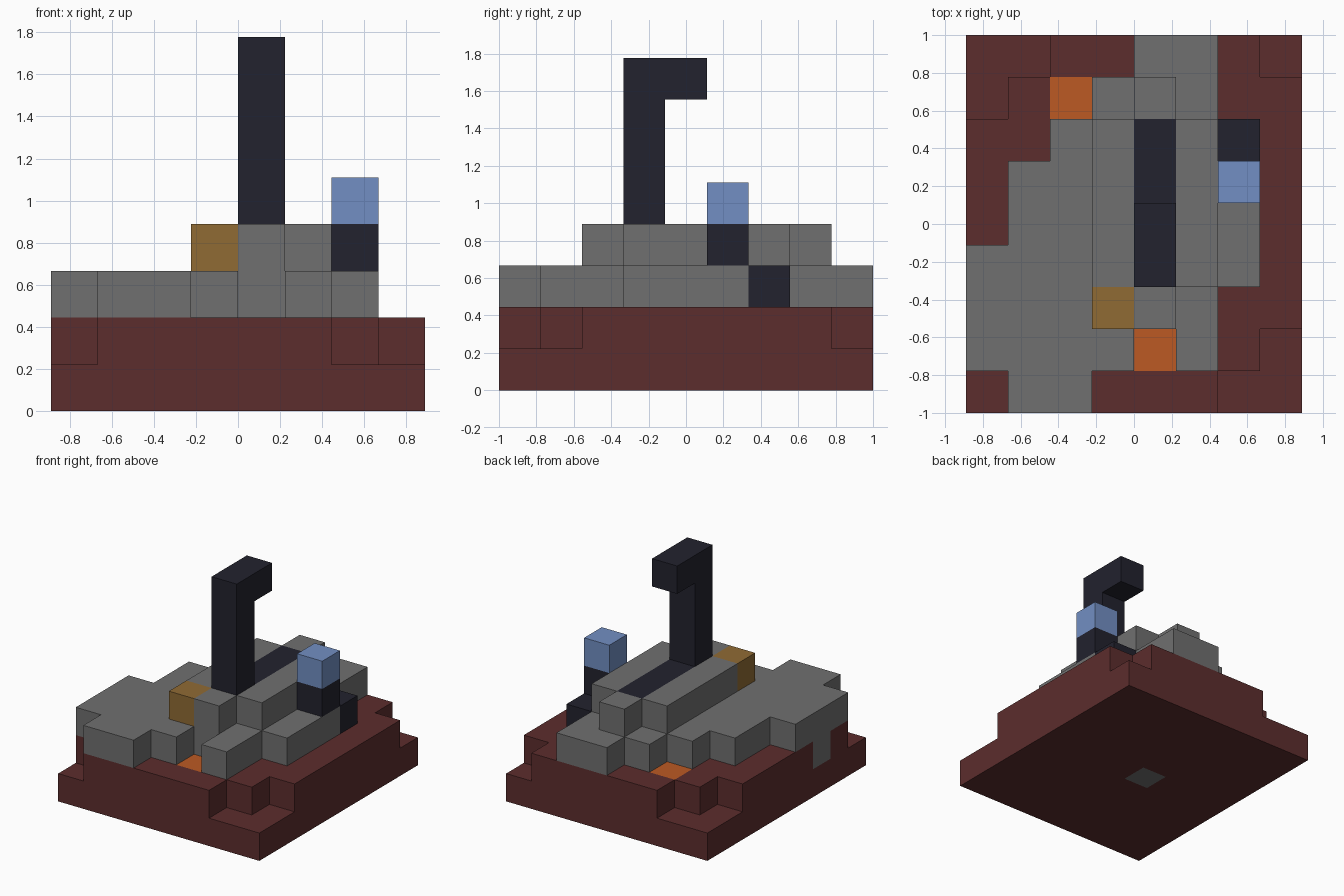
import bpy
import bmesh
from mathutils import Vector

cube = bpy.data.objects.get("Cube")
if cube:
    bpy.data.objects.remove(cube, do_unlink=True)

CELL = 2 / 9                       # edge of one block
ORIGIN = Vector((-4, -4.5, 0))     # grid corner, in blocks


def material(name, rgb):
    linear = [((c / 255 + 0.055) / 1.055) ** 2.4 for c in rgb] + [1]
    mat = bpy.data.materials.new(name)
    mat.use_nodes = True
    mat.diffuse_color = linear
    bsdf = next(n for n in mat.node_tree.nodes if n.type == 'BSDF_PRINCIPLED')
    bsdf.inputs["Base Color"].default_value = linear
    bsdf.inputs["Roughness"].default_value = 1
    return mat


maroon = material("maroon", (92, 45, 45))
grey = material("grey", (112, 112, 112))
charcoal = material("charcoal", (34, 34, 46))
blue = material("blue", (114, 143, 195))
ochre = material("ochre", (144, 107, 52))
orange = material("orange", (188, 90, 35))

owner = {}    # block -> part name
paint = {}    # part name -> material


def part(name, mat, *boxes):
    """Fill boxes of blocks, each given as (x, y, z, width, depth, height)."""
    paint[name] = mat
    for x, y, z, w, d, h in boxes:
        for i in range(x, x + w):
            for j in range(y, y + d):
                for k in range(z, z + h):
                    owner[i, j, k] = name


def carve(*boxes):
    for i, j, k in boxes:
        owner.pop((i, j, k))


# Ground slab with a second step whose corners are chipped away
part("ground_slab", maroon, (0, 0, 0, 8, 9, 2))
carve((0, 0, 1), (6, 0, 1), (7, 0, 1), (7, 1, 1),
      (0, 7, 1), (0, 8, 1), (1, 8, 1), (7, 8, 1))
part("slab_core", grey, (3, 4, 0, 1, 1, 1))
part("side_stone", grey, (0, 2, 1, 1, 1, 1))
part("front_ember", orange, (4, 1, 1, 1, 1, 1))
part("back_ember", orange, (2, 7, 1, 1, 1, 1))

# Lower rock terrace
part("lower_terrace", grey,
     (1, 0, 2, 2, 1, 1), (0, 1, 2, 4, 1, 1), (5, 1, 2, 1, 1, 1),
     (0, 2, 2, 6, 1, 1), (0, 3, 2, 7, 1, 1), (1, 4, 2, 6, 2, 1),
     (2, 6, 2, 4, 1, 1), (3, 7, 2, 3, 1, 1), (4, 8, 2, 2, 1, 1))

# Upper ridge with its dark channel
part("upper_ridge", grey,
     (3, 3, 3, 1, 4, 1), (5, 3, 3, 1, 4, 1),
     (4, 2, 3, 1, 1, 1), (4, 7, 3, 1, 1, 1))
part("dark_channel", charcoal, (4, 3, 3, 1, 4, 1))
part("ochre_block", ochre, (3, 2, 3, 1, 1, 1))

# Hooked post and the small lamp beside it
part("hooked_post", charcoal, (4, 3, 4, 1, 1, 4), (4, 4, 7, 1, 1, 1))
part("lamp_step", charcoal, (6, 6, 2, 1, 1, 1))
part("lamp_stand", charcoal, (6, 5, 3, 1, 1, 1))
part("lamp", blue, (6, 5, 4, 1, 1, 1))

# Skin every part: keep only block faces that touch open air
for name, mat in paint.items():
    bm = bmesh.new()
    for block in [b for b, n in owner.items() if n == name]:
        for axis in range(3):
            for sign in (-1, 1):
                normal = Vector((0, 0, 0))
                normal[axis] = sign
                if tuple(int(a + b) for a, b in zip(block, normal)) in owner:
                    continue
                u = Vector((0, 0, 0))
                u[(axis + 1) % 3] = 0.5
                v = normal.cross(u)
                mid = Vector(block) + Vector((0.5, 0.5, 0.5)) + normal / 2
                ring = (mid - u - v, mid + u - v, mid + u + v, mid - u + v)
                bm.faces.new([bm.verts.new((p + ORIGIN) * CELL) for p in ring])
    bmesh.ops.remove_doubles(bm, verts=bm.verts, dist=0.001)
    bmesh.ops.dissolve_limit(bm, angle_limit=0.01, verts=bm.verts, edges=bm.edges)
    mesh = bpy.data.meshes.new(name)
    bm.to_mesh(mesh)
    bm.free()
    mesh.materials.append(mat)
    bpy.context.collection.objects.link(bpy.data.objects.new(name, mesh))
